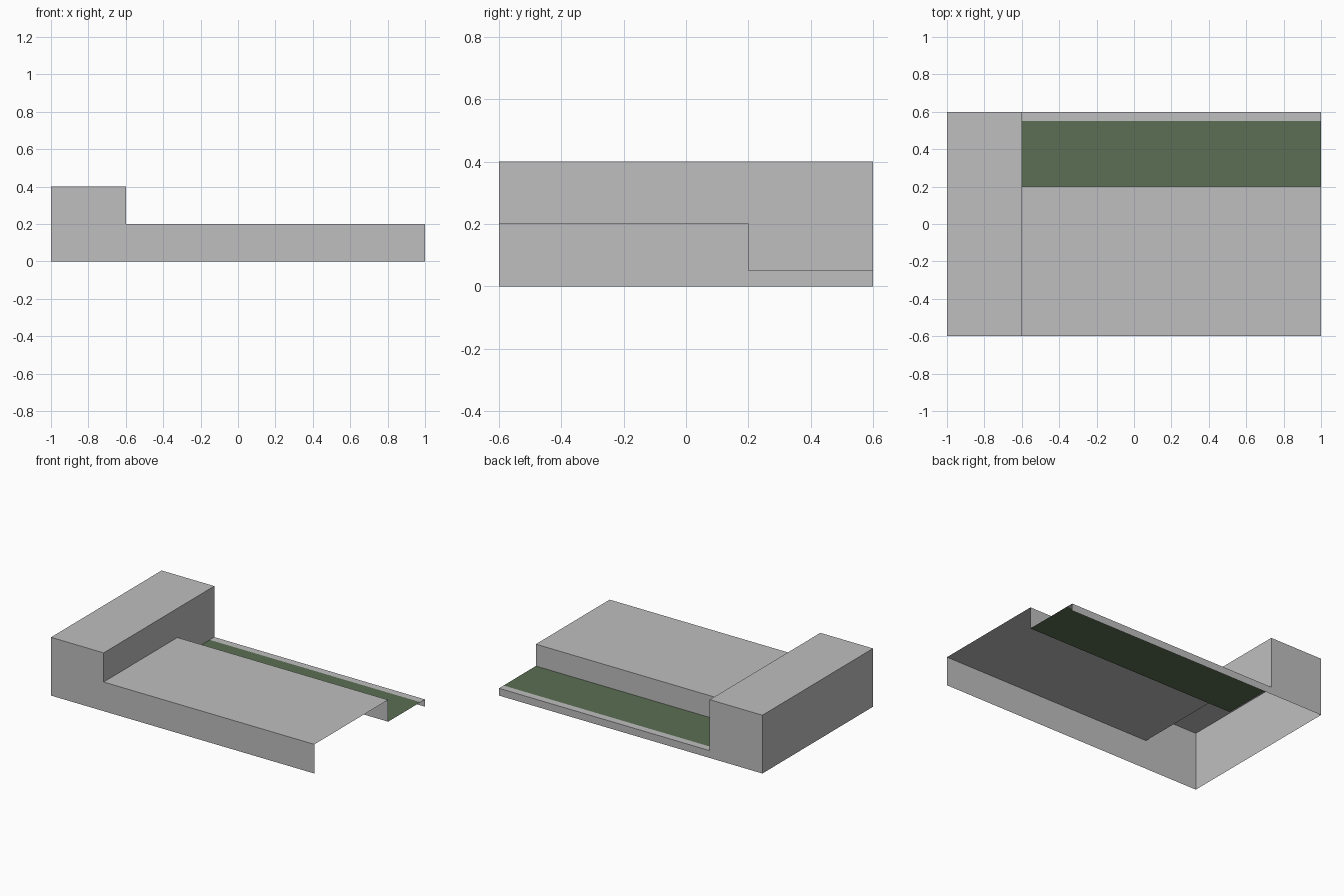
import bpy

cube = bpy.data.objects.get("Cube")
if cube:
    bpy.data.objects.remove(cube, do_unlink=True)


def material(name, rgb):
    mat = bpy.data.materials.new(name)
    mat.use_nodes = True
    mat.diffuse_color = (*rgb, 1)
    mat.node_tree.nodes["Principled BSDF"].inputs["Base Color"].default_value = (*rgb, 1)
    return mat


def mesh_object(name, verts, faces, mat):
    mesh = bpy.data.meshes.new(name)
    mesh.from_pydata(verts, [], faces)
    mesh.materials.append(mat)
    obj = bpy.data.objects.new(name, mesh)
    bpy.context.collection.objects.link(obj)
    return obj


def sheet(name, path, x0, x1, mat):
    """Open sheet: a (y, z) path swept along x."""
    n = len(path)
    verts = [(x, y, z) for x in (x0, x1) for y, z in path]
    faces = [(i, i + n, i + n + 1, i + 1) for i in range(n - 1)]
    return mesh_object(name, verts, faces, mat)


def wall(name, outline, x, mat):
    """Flat wall facing along x, from a (y, z) outline."""
    return mesh_object(name, [(x, y, z) for y, z in outline],
                       [tuple(range(len(outline)))], mat)


grey = material("light grey", (0.52, 0.52, 0.52))
green = material("moss green", (0.105, 0.156, 0.087))

LEFT, STEP, RIGHT = -1.0, -0.6, 1.0
FRONT, LEDGE, KERB, BACK = -0.6, 0.2, 0.55, 0.6
LOW, DECK, TALL = 0.05, 0.2, 0.4

# Low deck with its step down, open below and at the end
sheet("deck", [(FRONT, 0), (FRONT, DECK), (LEDGE, DECK), (LEDGE, LOW)], STEP, RIGHT, grey)

# Green strip and the kerb behind it
sheet("green_strip", [(LEDGE, LOW), (KERB, LOW)], STEP, RIGHT, green)
sheet("kerb", [(KERB, LOW), (BACK, LOW), (BACK, 0)], STEP, RIGHT, grey)

# Tall block: front, top and back, then its end walls
block = [(FRONT, 0), (FRONT, TALL), (BACK, TALL), (BACK, 0)]
sheet("tall_block", block, LEFT, STEP, grey)
wall("outer_wall", block, LEFT, grey)
wall("inner_wall", [(FRONT, DECK), (LEDGE, DECK), (LEDGE, LOW),
                    (BACK, LOW), (BACK, TALL), (FRONT, TALL)], STEP, grey)
